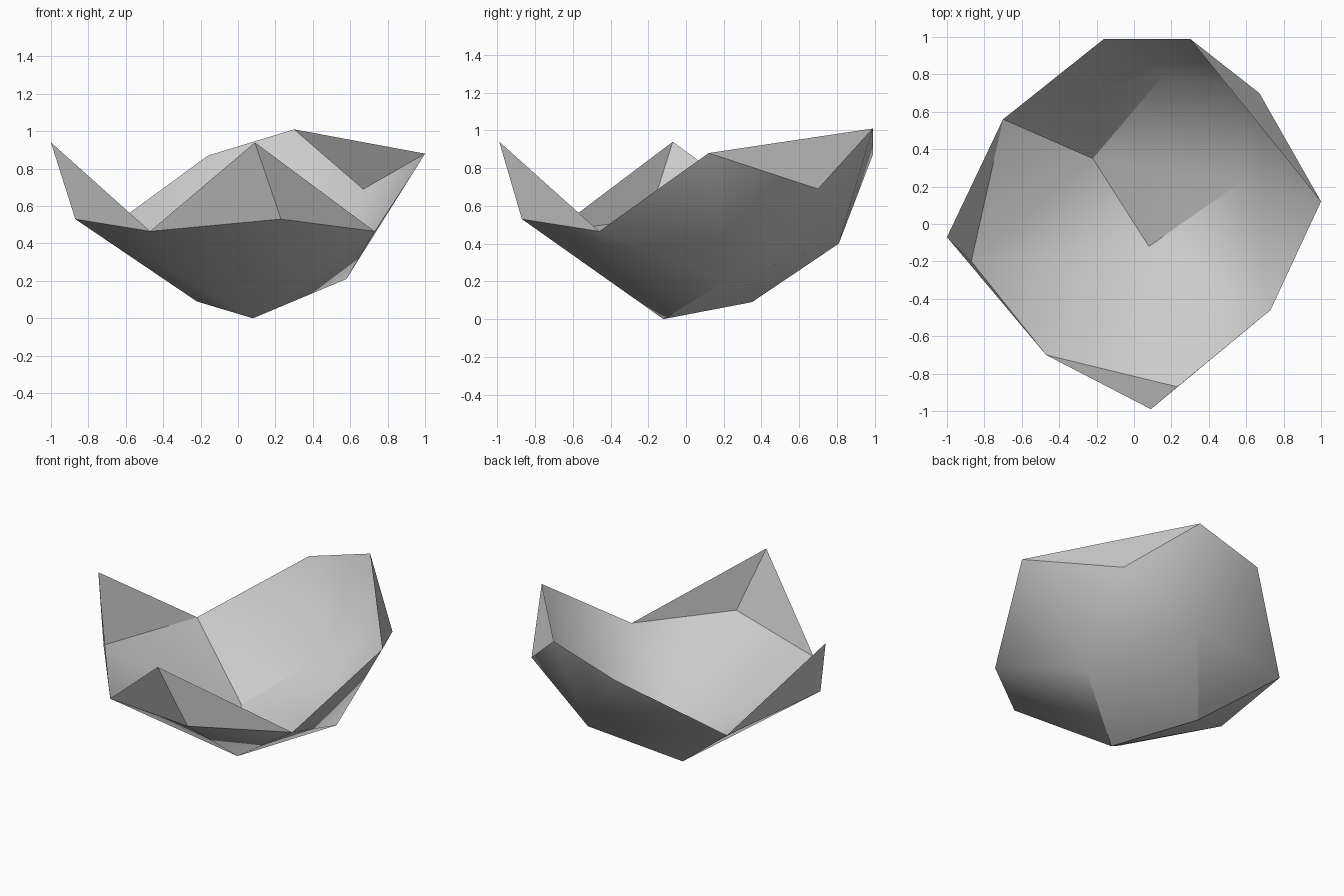
import bpy
import bmesh
import math

# Remove the default cube only
default_cube = bpy.data.objects.get("Cube")
if default_cube:
    bpy.data.objects.remove(default_cube, do_unlink=True)


def make_material(name, colour):
    material = bpy.data.materials.new(name)
    material.use_nodes = True
    material.diffuse_color = colour
    material.node_tree.nodes["Principled BSDF"].inputs["Base Color"].default_value = colour
    return material


# Corner points of the open shell: floor, middle ring, then raised tips
corners = {
    "floor_front": (0.08, -0.12, 0.0),
    "floor_back": (-0.22, 0.35, 0.09),
    "floor_left": (0.58, 0.23, 0.21),
    "wall_back": (0.17, 0.81, 0.40),
    "rim_right": (-0.87, -0.20, 0.53),
    "rim_back_right": (-0.70, 0.56, 0.475),
    "rim_front_right": (-0.47, -0.70, 0.465),
    "rim_front": (0.23, -0.87, 0.53),
    "rim_front_left": (0.73, -0.46, 0.465),
    "rim_back_left": (0.67, 0.70, 0.69),
    "tip_right": (-1.0, -0.07, 0.94),
    "tip_front": (0.09, -0.99, 0.94),
    "tip_left": (1.0, 0.12, 0.88),
    "tip_back": (0.30, 0.99, 1.01),
    "tip_back_right": (-0.16, 0.99, 0.87),
}

# Panels as fans: a pivot corner followed by the corners around it
fans = [
    # front and left floor
    ("floor_front", "rim_right", "rim_front_right", "rim_front", "rim_front_left", "floor_left"),
    # right side floor
    ("rim_right", "floor_front", "floor_back", "rim_back_right"),
    # back floor
    ("floor_back", "floor_front", "floor_left", "wall_back", "rim_back_right"),
    # left wall
    ("floor_left", "rim_front_left", "tip_left", "rim_back_left", "wall_back"),
    # back wall
    ("wall_back", "rim_back_left", "tip_back", "tip_back_right", "rim_back_right"),
    # raised points along the rim
    ("rim_back_left", "tip_left", "tip_back"),
    ("rim_right", "rim_back_right", "tip_right", "rim_front_right"),
    ("rim_front", "rim_front_right", "tip_front", "rim_front_left"),
]

# Build the shell
bm = bmesh.new()
points = {name: bm.verts.new(position) for name, position in corners.items()}
for pivot, *around in fans:
    for first, second in zip(around, around[1:]):
        bm.faces.new((points[pivot], points[first], points[second]))
bmesh.ops.recalc_face_normals(bm, faces=bm.faces)
bm.faces.ensure_lookup_table()
if min(bm.faces, key=lambda f: f.calc_center_median().z).normal.z > 0:
    bmesh.ops.reverse_faces(bm, faces=bm.faces)

mesh = bpy.data.meshes.new("faceted_shell")
bm.to_mesh(mesh)
bm.free()
mesh.materials.append(make_material("light_grey", (0.6, 0.6, 0.6, 1.0)))

shell = bpy.data.objects.new("faceted_shell", mesh)
bpy.context.collection.objects.link(shell)

# Smooth the gentle folds and keep the sharp ones
bpy.ops.object.select_all(action="DESELECT")
shell.select_set(True)
bpy.context.view_layer.objects.active = shell
bpy.ops.object.shade_smooth_by_angle(angle=math.radians(30))
